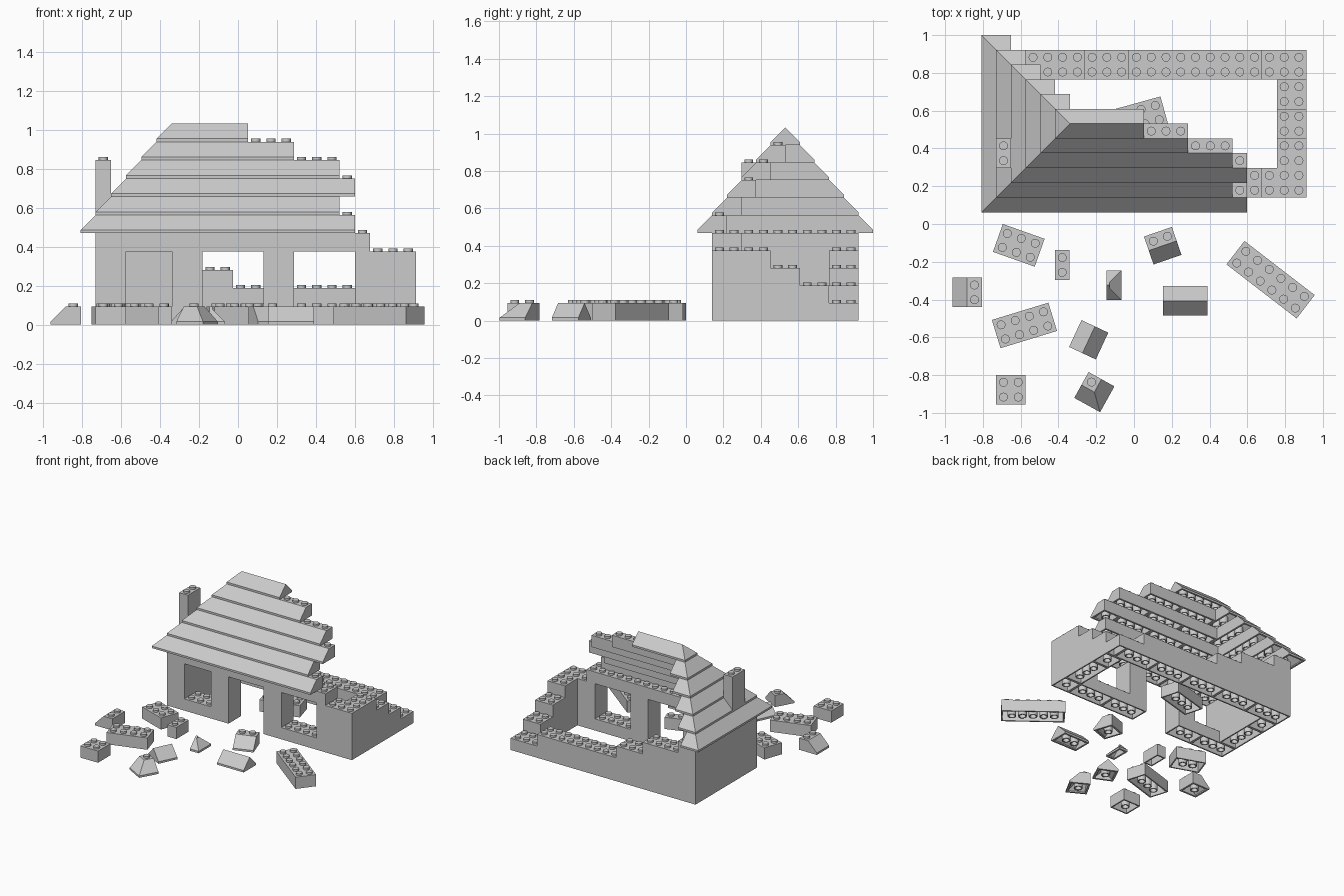
import bpy, bmesh
from math import cos, sin, pi, radians
from mathutils import Matrix, Vector

if "Cube" in bpy.data.objects:
    bpy.data.objects.remove(bpy.data.objects["Cube"])

P = 0.0782           # stud pitch; everything below is in stud units
H, LIP, T = 1.2, 0.2, 0.19
X0, Y0 = -0.73, 0.14  # front left corner of the house

# slope cross-sections (depth, height): solid ones and hollow shells
SLOPE = [(0, 0), (0, LIP), (1, H), (2, H), (2, 0)]
SLOPE_SHELL = SLOPE + [(2 - T, 0), (2 - T, H - T), (1.08, H - T), (T, .12), (T, 0)]
HALF = [(0, 0), (0, LIP), (1, H), (1, 0)]
HALF_SHELL = [(0, 0), (0, LIP), (1, H), (1, .93), (T, .12), (T, 0)]
TENT = [(0, 0), (0, LIP), (1, H), (2, LIP), (2, 0)]
TENT_SHELL = TENT + [(2 - T, 0), (2 - T, .12), (1, .93), (T, .12), (T, 0)]


def lathe(bm, x, y, z, pts, cap=False, n=16):
    rings = [[bm.verts.new((x + r * cos(2 * pi * a / n), y + r * sin(2 * pi * a / n), z + h))
              for a in range(n)] for r, h in pts]
    for lo, hi in zip(rings, rings[1:]):
        for a in range(n):
            b = (a + 1) % n
            bm.faces.new((lo[a], lo[b], hi[b], hi[a]))
    if cap:
        bm.faces.new(rings[-1])


def stud(bm, x, y, z):
    lathe(bm, x, y, z, [(.3, 0), (.3, .2)], True)


def tube(bm, x, y, z, h):
    lathe(bm, x, y, z, [(.3, h), (.3, 0), (.41, 0), (.41, h)])


def sweep(bm, stations, prof, z=0):
    """Sweep a profile; each station is (x, y, dx, dy), the d-axis giving mitres."""
    rows = [[bm.verts.new((x + dx * d, y + dy * d, z + h)) for d, h in prof]
            for x, y, dx, dy in stations]
    n = len(prof)
    for a, b in zip(rows, rows[1:]):
        for i in range(n):
            j = (i + 1) % n
            bm.faces.new((a[i], b[i], b[j], a[j]))
    bm.faces.new(rows[0])
    bm.faces.new(rows[-1][::-1])
    bmesh.ops.remove_doubles(bm, verts=[v for r in rows for v in r], dist=1e-4)


def brick(bm, x, y, z, w, d):
    """Hollow brick with studs and underside tubes."""
    m = Matrix.Translation((x + w / 2, y + d / 2, z + H / 2)) @ Matrix.Diagonal((w, d, H, 1))
    vs = bmesh.ops.create_cube(bm, size=1, matrix=m)['verts']
    bottom = min({f for v in vs for f in v.link_faces}, key=lambda f: f.calc_center_median().z)
    bm.normal_update()
    bmesh.ops.inset_region(bm, faces=[bottom], thickness=T)
    top = bmesh.ops.extrude_discrete_faces(bm, faces=[bottom])['faces'][0]
    bmesh.ops.translate(bm, verts=top.verts, vec=(0, 0, H - T))
    for i in range(w):
        for j in range(d):
            stud(bm, x + i + .5, y + j + .5, z + H)
    for i in range(1, w):
        for j in range(1, d):
            tube(bm, x + i, y + j, z, H - T)


def make(name, bm, x=X0, y=Y0, rot=0, centre=(0, 0)):
    bm.transform(Matrix.Diagonal((P, P, P, 1)) @ Matrix.Translation((-centre[0], -centre[1], 0)))
    me = bpy.data.meshes.new(name)
    bm.to_mesh(me)
    bm.free()
    ob = bpy.data.objects.new(name, me)
    ob.location = (x, y, 0)
    ob.rotation_euler.z = radians(rot)
    bpy.context.collection.objects.link(ob)


def wall(name, x, y, w, d, layer):
    """One course of a wall, split into bricks up to four studs long."""
    bm = bmesh.new()
    for s in range(0, max(w, d), 4):
        if w >= d:
            brick(bm, x + s, y, layer * H, min(4, w - s), d)
        else:
            brick(bm, x, y + s, layer * H, w, min(4, d - s))
    make(f"{name}_course_{layer + 1}", bm)


# Walls: front with two windows and a door, stepped broken right and back walls
piers = [(0, 2), (5, 7), (11, 13), (17, 21)]
front = [[(0, 7), (11, 21)], piers, piers, piers, [(0, 18)]]
right_end = [8, 8, 6, 4, 2]
back_end = [21, 18, 9, 6, 2]
for k in range(5):
    for a, b in front[k]:
        wall("front_wall", a, 0, b - a, 2, k)
    wall("left_wall", 0, 2, 2, 6, k)
    wall("back_wall", 0, 8, back_end[k], 2, k)
    if right_end[k] > 2:
        wall("right_wall", 19, 2, 2, right_end[k] - 2, k)

# Roof: hipped courses, each one stud further in, broken off at the right and back
for r, e in enumerate([17, 16, 17, 16, 13]):
    bm = bmesh.new()
    z = (5 + r) * H
    lo, hi = r - 1, 11 - r
    sweep(bm, [(r + 1, hi, 0, -1), (lo, hi, 1, -1), (lo, lo, 1, 1), (e, lo, 0, 1)], SLOPE_SHELL, z)
    sweep(bm, [(r + 1, hi, 0, -1), (r + 1 - T, hi, 0, -1)], SLOPE, z)
    sweep(bm, [(e - T, lo, 0, 1), (e, lo, 0, 1)], SLOPE, z)
    ribs = range(r + 1, e - 1, 4)
    for i in ribs:
        sweep(bm, [(i - T, lo, 0, 1), (i + T, lo, 0, 1)], SLOPE, z)
    for i in range(r, e):
        stud(bm, i + .5, r + .5, z + H)
        if i not in ribs:
            tube(bm, i, r, z, .7)
    for j in range(r + 1, 10 - r):
        stud(bm, r + .5, j + .5, z + H)
        tube(bm, r, j, z, .7)
    make(f"roof_course_{r + 1}", bm)


def hip_end(bm, x, y, length, z=0):
    """Ridge piece two studs deep with a hip at the low x end."""
    e = x + length
    sweep(bm, [(e, y + 2, 0, -1), (x, y + 2, 1, -1), (x, y, 1, 1), (e, y, 0, 1)], HALF_SHELL, z)
    sweep(bm, [(e - T, y, 0, 1), (e, y, 0, 1)], TENT, z)
    for i in range(1, length):
        tube(bm, x + i, y + 1, z, .6)


bm = bmesh.new()
hip_end(bm, 4, 4, 6, 10 * H)
make("roof_ridge", bm)

# Chimney
bm = bmesh.new()
for k in range(6, 9):
    brick(bm, 0, 2, k * H, 1, 2)
make("chimney", bm)

# Loose bricks: x, y, rotation, studs wide, studs deep
for n, (x, y, rot, w, d) in enumerate([
        (-.61, -.113, -19.5, 3, 2), (-.38, -.217, 0, 1, 2), (-.58, -.537, 17, 4, 2),
        (-.652, -.877, 0, 2, 2), (.723, -.295, -37.6, 6, 2), (.01, .558, 15.5, 4, 2)]):
    bm = bmesh.new()
    brick(bm, 0, 0, 0, w, d)
    make(f"loose_brick_{n + 1}", bm, x, y, rot, (w / 2, d / 2))


def straight(name, x, y, rot, length, solid, shell, studs):
    bm = bmesh.new()
    sweep(bm, [(0, 0, 0, 1), (length, 0, 0, 1)], shell)
    for a in (0, length - T):
        sweep(bm, [(a, 0, 0, 1), (a + T, 0, 0, 1)], solid)
    for i in range(length):
        if studs:
            stud(bm, i + .5, 1.5, H)
        if i:
            tube(bm, i, 1, 0, .6)
    make(name, bm, x, y, rot, (length / 2, 1))


# Loose slopes and ridge pieces
straight("loose_slope_left", -.884, -.362, -90, 2, SLOPE, SLOPE_SHELL, True)
straight("loose_slope_right", .152, -.115, 19, 2, SLOPE, SLOPE_SHELL, True)
straight("loose_ridge_short", -.24, -.613, 65, 2, TENT, TENT_SHELL, False)
straight("loose_ridge_long", .272, -.407, 0, 3, TENT, TENT_SHELL, False)

# Loose hip corner with a single stud
bm = bmesh.new()
sweep(bm, [(0, 2, 1, 0), (0, 0, 1, 1), (2, 0, 0, 1)], SLOPE_SHELL)
sweep(bm, [(0, 2, 1, 0), (0, 2 - T, 1, 0)], SLOPE)
sweep(bm, [(2 - T, 0, 0, 1), (2, 0, 0, 1)], SLOPE)
stud(bm, 1.5, 1.5, H)
tube(bm, 1, 1, 0, .7)
make("loose_hip_corner", bm, -.21, -.89, 61, (1, 1))

# Loose small hip end
bm = bmesh.new()
hip_end(bm, 0, 0, 1)
make("loose_hip_end", bm, -.106, -.324, 180, (.5, 1))

bpy.ops.object.select_all(action='SELECT')
bpy.context.view_layer.objects.active = bpy.context.selected_objects[0]
bpy.ops.object.shade_smooth_by_angle(angle=radians(30))
